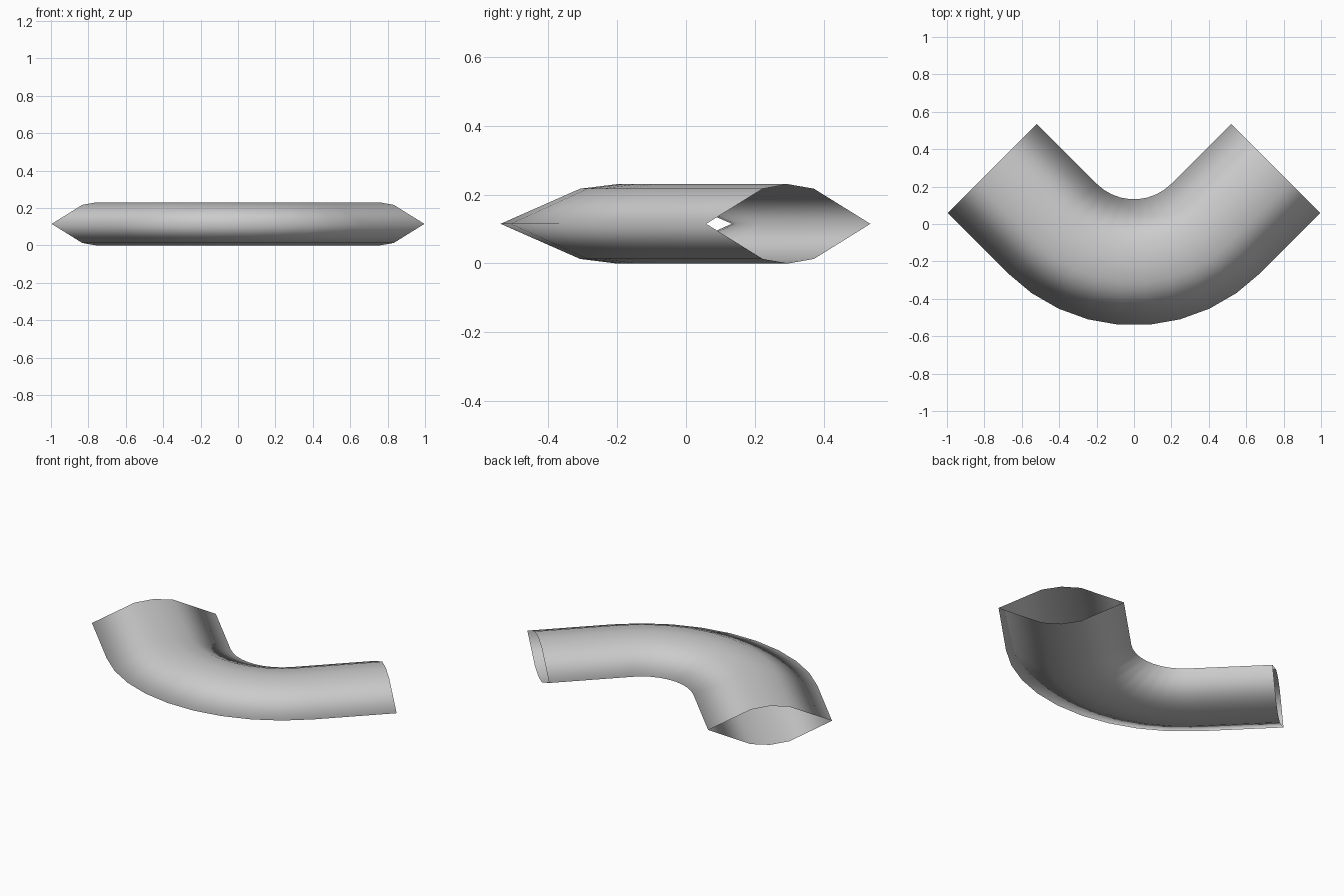
import bpy, bmesh
from math import sin, cos, radians
from mathutils import Vector

if "Cube" in bpy.data.objects:
    bpy.data.objects.remove(bpy.data.objects["Cube"])

# Flattened duct cross-section: (offset across the bend, height)
W, H = 0.337, 0.115
section = [(-W, H), (-0.105, 0.013), (0, 0), (0.105, 0.013),
           (W, H), (0.105, 2 * H - 0.013), (0, 2 * H), (-0.105, 2 * H - 0.013)]

# Bend of 90 degrees in 9 steps, with a straight run at each end
CENTRE_Y, RADIUS, STRAIGHT = 0.413, 0.618, 0.454
stations = [(a, 0) for a in range(-45, 46, 10)]
stations = [(-45, -STRAIGHT)] + stations + [(45, STRAIGHT)]

bm = bmesh.new()
rings = []
for deg, run in stations:
    a = radians(deg)
    outward = Vector((sin(a), -cos(a), 0))
    along = Vector((cos(a), sin(a), 0))
    base = Vector((0, CENTRE_Y, 0)) + outward * RADIUS + along * run
    rings.append([bm.verts.new(base + outward * u + Vector((0, 0, z)))
                  for u, z in section])

# Skin between rings, both ends left open
n = len(section)
for r0, r1 in zip(rings, rings[1:]):
    for i in range(n):
        j = (i + 1) % n
        bm.faces.new((r0[i], r0[j], r1[j], r1[i])).smooth = True
bmesh.ops.recalc_face_normals(bm, faces=bm.faces)

mesh = bpy.data.meshes.new("duct_elbow")
bm.to_mesh(mesh)
bm.free()
duct = bpy.data.objects.new("duct_elbow", mesh)
bpy.context.collection.objects.link(duct)
